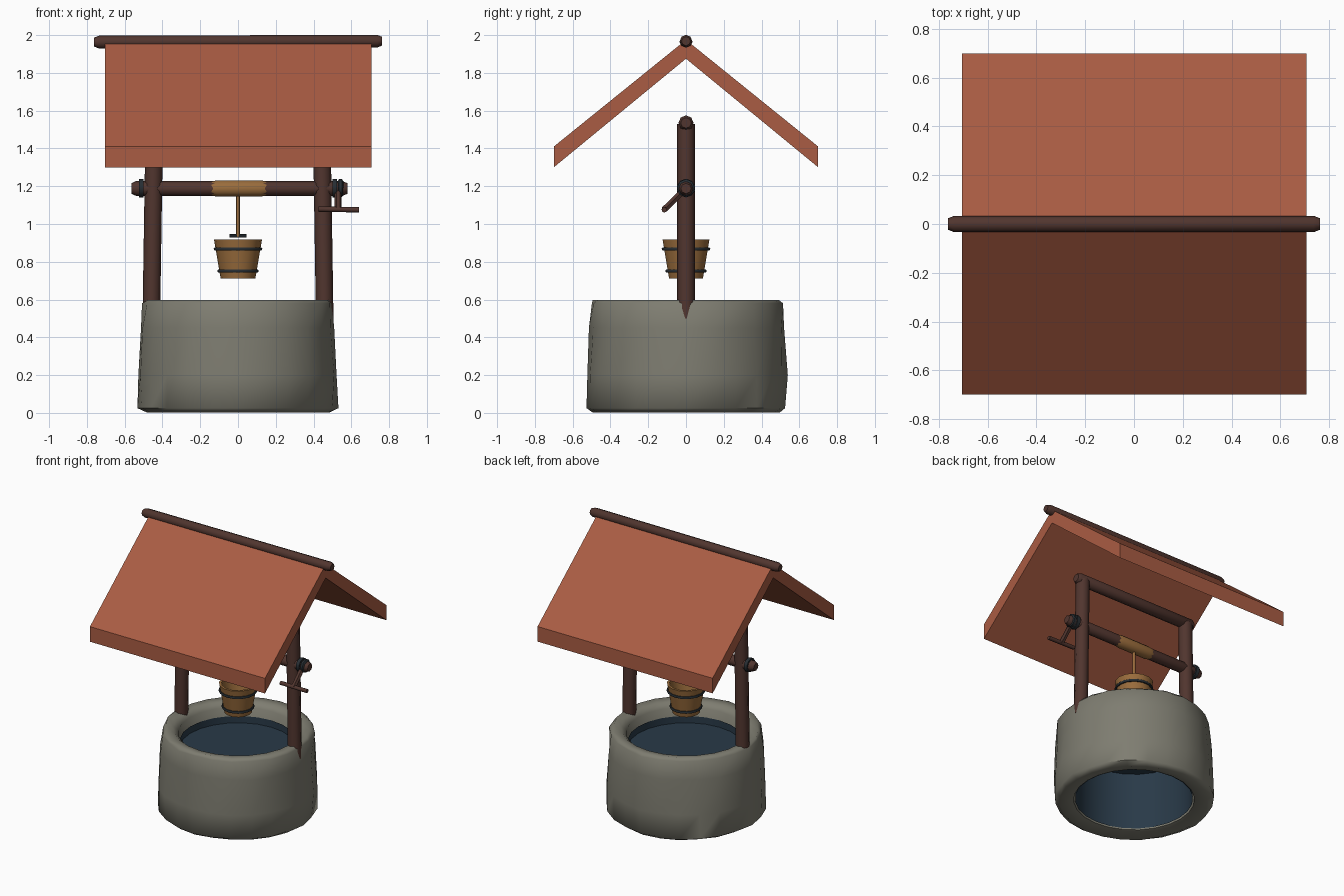
import bpy, bmesh, math, random
from mathutils import Vector

random.seed(4)
if "Cube" in bpy.data.objects:
    bpy.data.objects.remove(bpy.data.objects["Cube"])


def material(name, r, g, b):
    m = bpy.data.materials.new(name)
    m.use_nodes = True
    m.diffuse_color = (r, g, b, 1)
    bsdf = m.node_tree.nodes["Principled BSDF"]
    bsdf.inputs["Base Color"].default_value = (r, g, b, 1)
    bsdf.inputs["Roughness"].default_value = 0.8
    return m


stone = material("grey stone", 0.21, 0.205, 0.165)
tile = material("terracotta roof", 0.40, 0.107, 0.056)
wood = material("dark wood", 0.082, 0.036, 0.028)
oak = material("golden oak", 0.32, 0.15, 0.045)
iron = material("dark iron", 0.02, 0.027, 0.033)
water = material("deep water", 0.022, 0.042, 0.065)


def finish(name, bm, mat, angle=40):
    bmesh.ops.recalc_face_normals(bm, faces=bm.faces)
    mesh = bpy.data.meshes.new(name)
    bm.to_mesh(mesh)
    bm.free()
    mesh.materials.append(mat)
    ob = bpy.data.objects.new(name, mesh)
    bpy.context.collection.objects.link(ob)
    bpy.ops.object.select_all(action='DESELECT')
    ob.select_set(True)
    bpy.context.view_layer.objects.active = ob
    bpy.ops.object.shade_smooth_by_angle(angle=math.radians(angle))
    return ob


def lathe(name, profile, mat, sides=24, closed=False, wobble=0.0, angle=40, caps=False):
    """Revolve (radius, height) points about z."""
    bm = bmesh.new()
    rings = []
    for r, z in profile:
        ring = []
        for i in range(sides):
            a = math.tau * i / sides
            # only the outer stone surface is uneven
            rr = r + (random.uniform(-wobble, wobble) if r > 0.48 else 0)
            ring.append(bm.verts.new((rr * math.cos(a), rr * math.sin(a), z)))
        rings.append(ring)
    pairs = list(zip(rings, rings[1:]))
    if closed:
        pairs.append((rings[-1], rings[0]))
    for lo, hi in pairs:
        for i in range(sides):
            j = (i + 1) % sides
            bm.faces.new((lo[i], lo[j], hi[j], hi[i]))
    if caps:
        bm.faces.new(rings[0])
        bm.faces.new(rings[-1])
    return finish(name, bm, mat, angle)


def rod(name, a, b, radius, mat, sides=8, tip=0.0, tip_scale=0.7, angle=50):
    """Rod from a to b, with optional tapered tips."""
    a, b = Vector(a), Vector(b)
    length = (b - a).length
    r = radius / math.cos(math.pi / sides)
    profile = [(r, 0), (r, length)]
    if tip:
        profile = [(r * tip_scale, 0), (r, tip), (r, length - tip), (r * tip_scale, length)]
    ob = lathe(name, profile, mat, sides, angle=angle, caps=True)
    ob.data.transform(Vector((0, 0, 1)).rotation_difference(b - a).to_matrix().to_4x4())
    ob.location = a
    return ob


# Stone ring with an uneven outside
lathe("stone_wall", [(0.40, 0.025), (0.49, 0.003), (0.525, 0.025), (0.53, 0.2),
                     (0.515, 0.45), (0.505, 0.58), (0.485, 0.598), (0.43, 0.59),
                     (0.395, 0.56), (0.39, 0.3)],
      stone, 24, closed=True, wobble=0.009, angle=60)

# Dark lining of the shaft, and the water surface
lathe("shaft_lining", [(0.39, 0.03), (0.385, 0.5)], water, 24)
lathe("water_surface", [(0.385, 0.44), (0.385, 0.45)], water, 24, caps=True)

# Posts, metal bearings
for side, label in ((1, "left"), (-1, "right")):
    post = rod(label + "_post", (side * 0.459, 0, 0.5), (side * 0.443, 0, 1.53), 0.043, wood, 8)
    rod(label + "_bearing", (side * 0.50, 0, 1.19), (side * 0.525, 0, 1.19), 0.047, iron, 10)

# Beam joining the posts
rod("top_beam", (-0.5, 0, 1.535), (0.5, 0, 1.535), 0.037, wood, 8, tip=0.02)

# Chevron roof
bm = bmesh.new()
outline = ((0, 1.975), (0.70, 1.41), (0.70, 1.30), (0, 1.875), (-0.70, 1.30), (-0.70, 1.41))
ends = [[bm.verts.new((x, y, z)) for y, z in outline] for x in (-0.705, 0.708)]
for i in range(6):
    j = (i + 1) % 6
    bm.faces.new((ends[0][i], ends[0][j], ends[1][j], ends[1][i]))
for e in ends:
    bm.faces.new((e[0], e[1], e[2], e[3]))
    bm.faces.new((e[0], e[3], e[4], e[5]))
roof = finish("roof", bm, tile, 30)

# Ridge pole
rod("ridge_pole", (-0.762, 0, 1.963), (0.762, 0, 1.968), 0.031, wood, 8, tip=0.025)

# Axle with wound rope
rod("axle", (-0.565, 0, 1.188), (0.58, 0, 1.188), 0.036, wood, 8, tip=0.025)
rod("wound_rope", (-0.14, 0, 1.188), (0.15, 0, 1.188), 0.042, oak, 12, tip=0.03, tip_scale=0.85)
rod("rope", (0, 0, 0.93), (0, 0, 1.17), 0.009, oak, 8)
rod("bucket_hook_bar", (-0.045, 0, 0.937), (0.045, 0, 0.937), 0.008, iron, 6)

# Crank on the model's left
rod("crank_collar", (0.525, 0, 1.19), (0.56, 0, 1.19), 0.044, iron, 8, tip=0.01)
rod("crank_arm", (0.53, 0.0, 1.19), (0.53, -0.115, 1.077), 0.016, wood, 6)
rod("crank_handle", (0.425, -0.115, 1.079), (0.64, -0.115, 1.075), 0.013, wood, 8)

# Hollow bucket and hoops
lathe("bucket", [(0.001, 0.715), (0.092, 0.712), (0.127, 0.918), (0.110, 0.918),
                 (0.08, 0.735), (0.001, 0.735)], oak, 14, angle=30)
for label, z, r in (("upper", 0.868, 0.119), ("lower", 0.752, 0.100)):
    bpy.ops.mesh.primitive_torus_add(major_radius=r + 0.001, minor_radius=0.009,
                                     major_segments=20, minor_segments=6, location=(0, 0, z))
    hoop = bpy.context.object
    hoop.name = label + "_hoop"
    hoop.data.materials.append(iron)
    bpy.ops.object.shade_smooth_by_angle(angle=math.radians(60))
